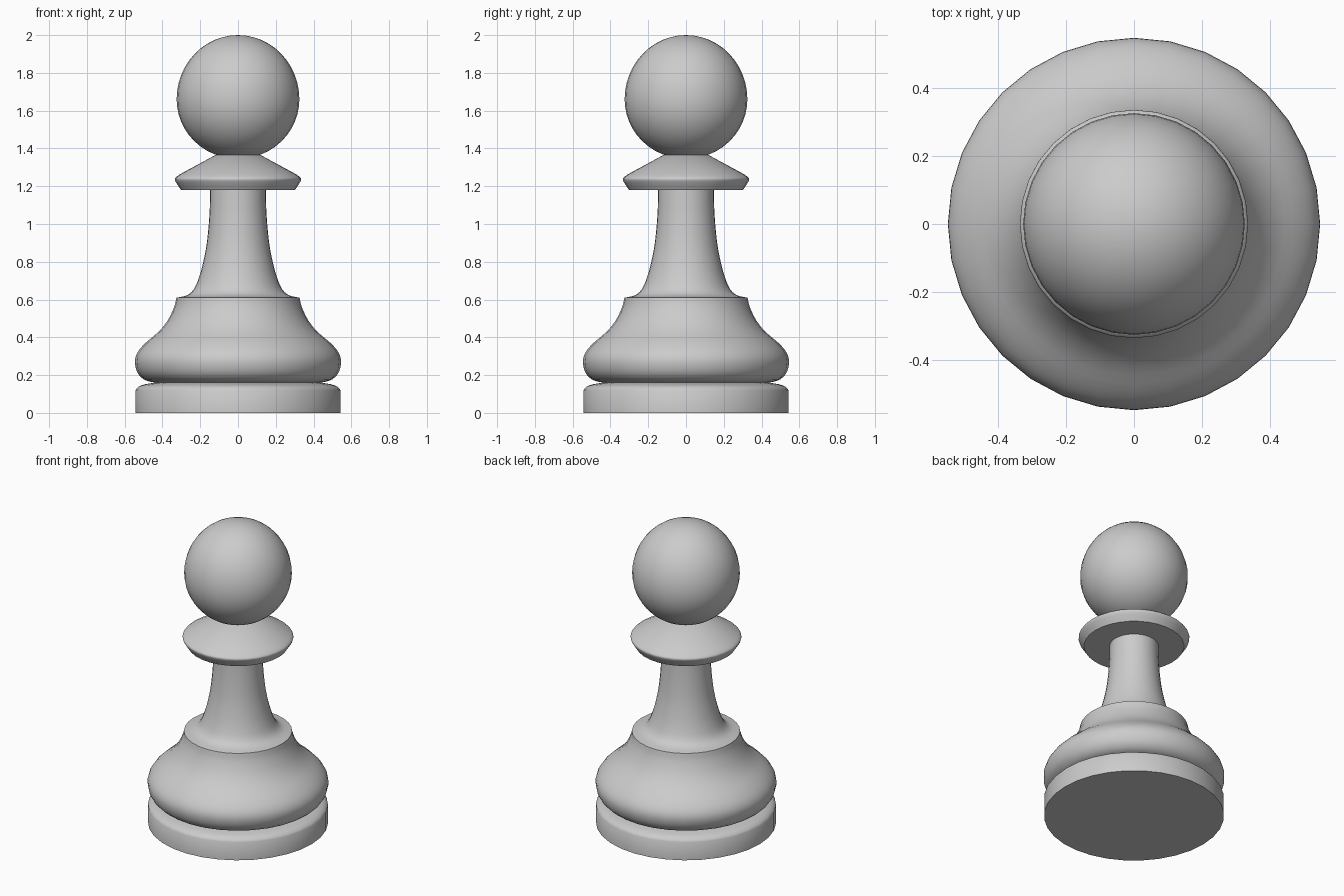
import bpy
import bmesh
from math import radians, sin, cos, pi
from mathutils import Matrix, Vector

SIDES = 32

cube = bpy.data.objects.get("Cube")
if cube:
    bpy.data.objects.remove(cube, do_unlink=True)

grey = bpy.data.materials.new("plain grey")
grey.use_nodes = True
colour = (0.6, 0.6, 0.6, 1)
grey.diffuse_color = colour
grey.node_tree.nodes["Principled BSDF"].inputs["Base Color"].default_value = colour


def spline(points, steps=4):
    """Smooth curve through (radius, height) points."""
    p = [Vector(q) for q in points]
    p = [2 * p[0] - p[1]] + p + [2 * p[-1] - p[-2]]
    out = []
    for a, b, c, d in zip(p, p[1:], p[2:], p[3:]):
        for i in range(steps):
            t = i / steps
            out.append(0.5 * (2 * b + (c - a) * t + (2 * a - 5 * b + 4 * c - d) * t ** 2
                              + (3 * b - a - 3 * c + d) * t ** 3))
    return [tuple(q) for q in out] + [tuple(points[-1])]


def lathe(name, profile, angle=35):
    """Turn a (radius, height) profile around the z axis."""
    bm = bmesh.new()
    verts = [bm.verts.new((r, 0, z)) for r, z in profile]
    edges = [bm.edges.new(pair) for pair in zip(verts, verts[1:])]
    bmesh.ops.spin(bm, geom=verts + edges, axis=(0, 0, 1), cent=(0, 0, 0),
                   angle=2 * pi, steps=SIDES, use_duplicate=False)
    bmesh.ops.remove_doubles(bm, verts=bm.verts, dist=0.0005)
    bmesh.ops.recalc_face_normals(bm, faces=bm.faces)
    mesh = bpy.data.meshes.new(name)
    bm.to_mesh(mesh)
    bm.free()
    mesh.materials.append(grey)
    obj = bpy.data.objects.new(name, mesh)
    bpy.context.collection.objects.link(obj)
    bpy.ops.object.select_all(action="DESELECT")
    obj.select_set(True)
    bpy.context.view_layer.objects.active = obj
    bpy.ops.object.shade_smooth_by_angle(angle=radians(angle))
    return obj


# Foot disc with a rounded shoulder
shoulder = spline([(0.543, 0.12), (0.528, 0.138), (0.495, 0.151), (0.44, 0.16)], 2)
lathe("foot_disc", [(0, 0), (0.543, 0)] + shoulder + [(0, 0.16)])

# Swelling body, narrowing to a sharp ledge
body = spline([(0.44, 0.16), (0.495, 0.175), (0.532, 0.213), (0.546, 0.27), (0.532, 0.32),
               (0.49, 0.37), (0.42, 0.43), (0.372, 0.49), (0.338, 0.56), (0.326, 0.61)], 3)
lathe("body", [(0, 0.16)] + body + [(0, 0.61)])

# Flared stem
stem = spline([(0.325, 0.61), (0.27, 0.623), (0.235, 0.653), (0.209, 0.71), (0.186, 0.79),
               (0.165, 0.9), (0.151, 1.05), (0.147, 1.19)], 3)
lathe("stem", [(0, 0.61)] + stem + [(0, 1.19)])

# Collar with a flat underside and a conical top
rim = spline([(0.302, 1.18), (0.332, 1.228), (0.331, 1.245), (0.31, 1.262)], 3)
lathe("collar", [(0, 1.18)] + rim + [(0.12, 1.365), (0, 1.365)], 40)

# Head, slightly taller above its widest line
head = []
for i in range(25):
    a = -pi / 2 + pi * i / 24
    head.append((0.325 * cos(a), 1.66 + (0.34 if a > 0 else 0.315) * sin(a)))
lathe("head", head)
